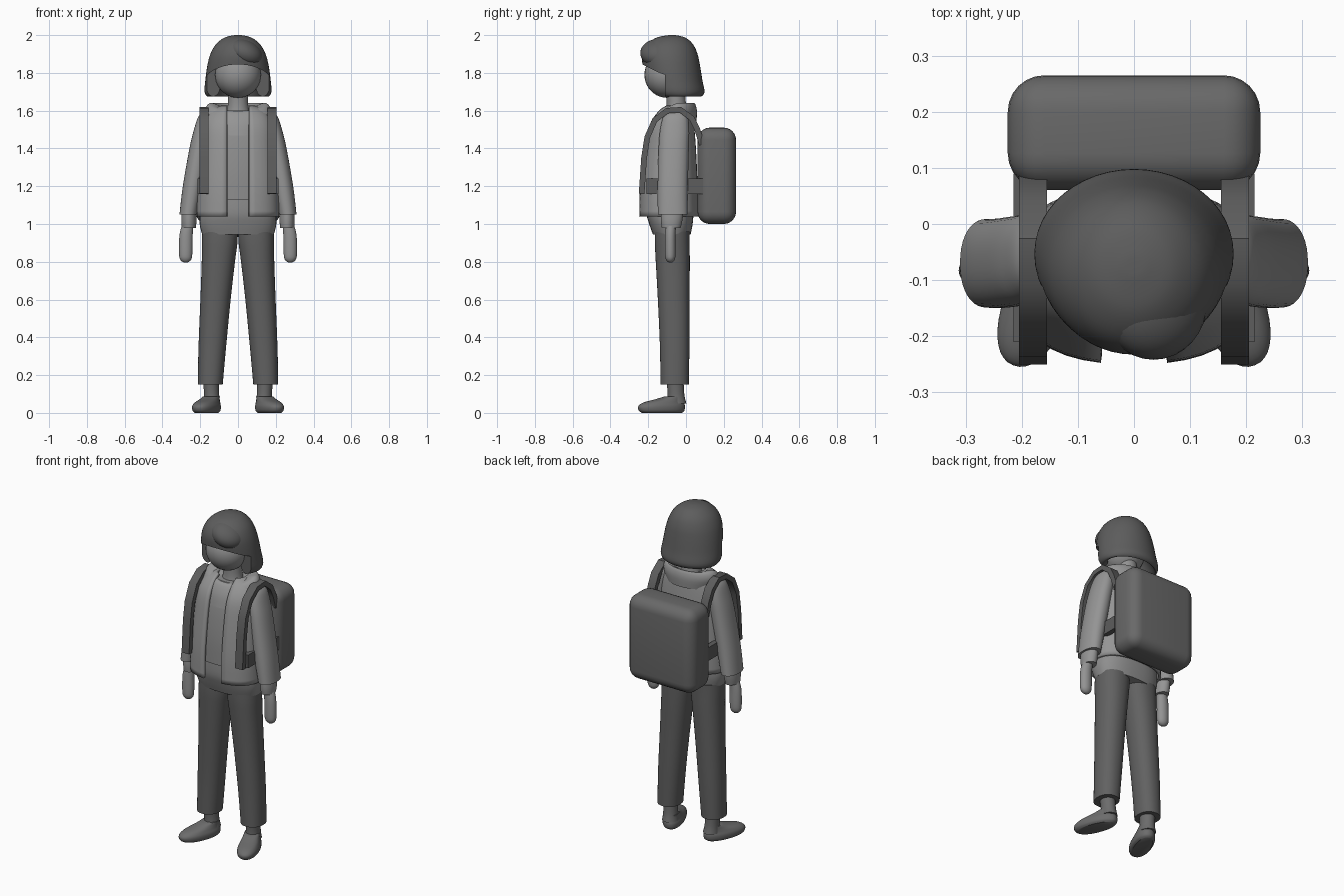
import bpy, bmesh
from math import sin, cos, pi, asin, radians
from mathutils import Matrix

default_cube = bpy.data.objects.get("Cube")
if default_cube:
    bpy.data.objects.remove(default_cube, do_unlink=True)


def material(name, grey):
    mat = bpy.data.materials.new(name)
    mat.use_nodes = True
    colour = (grey, grey, grey, 1)
    mat.diffuse_color = colour
    shader = next(n for n in mat.node_tree.nodes if n.type == "BSDF_PRINCIPLED")
    shader.inputs["Base Color"].default_value = colour
    return mat


hair_grey = material("hair dark grey", .11)
trouser_grey = material("trouser dark grey", .12)
pack_grey = material("backpack grey", .14)
strap_grey = material("strap dark grey", .11)
shoe_grey = material("shoe grey", .15)
jacket_grey = material("jacket light grey", .3)
shirt_grey = material("shirt grey", .27)
skin_grey = material("skin light grey", .29)


def finish(name, bm, mat, smooth=True):
    """Turn a bmesh into a shaded object."""
    bmesh.ops.recalc_face_normals(bm, faces=bm.faces)
    mesh = bpy.data.meshes.new(name)
    bm.to_mesh(mesh)
    bm.free()
    obj = bpy.data.objects.new(name, mesh)
    bpy.context.collection.objects.link(obj)
    mesh.materials.append(mat)
    if smooth:
        shade(obj)
    return obj


def select(obj):
    bpy.ops.object.select_all(action="DESELECT")
    obj.select_set(True)
    bpy.context.view_layer.objects.active = obj


def shade(obj):
    select(obj)
    bpy.ops.object.shade_smooth_by_angle(angle=radians(40))


def apply_modifier(obj, kind, **settings):
    mod = obj.modifiers.new(kind.title(), kind)
    for key, value in settings.items():
        setattr(mod, key, value)
    select(obj)
    bpy.ops.object.modifier_apply(modifier=mod.name)


def blend(a, b, c, d, t):
    """Catmull-Rom interpolation of two neighbouring rings."""
    return [q + t / 2 * (r - p + t * (2 * p - 5 * q + 4 * r - s + t * (3 * (q - r) + s - p)))
            for p, q, r, s in zip(a, b, c, d)]


def loft(name, mat, keys, side=1, power=2, gap=0, steps=4, n=40):
    """Skin rings given as (z, centre x, centre y, radius x, radius y)."""
    rings = []
    for i in range(len(keys) - 1):
        four = [keys[max(0, min(len(keys) - 1, i + k))] for k in (-1, 0, 1, 2)]
        rings += [blend(*four, j / steps) for j in range(steps)]
    rings.append(keys[-1])
    bm = bmesh.new()
    rows = []
    for z, cx, cy, rx, ry in rings:
        start = asin(min(1, gap / rx) ** (power / 2))
        row = []
        for k in range(n):
            t = start + (2 * pi - 2 * start) * k / (n - 1 if gap else n)
            sx, sy = sin(t), cos(t)
            x = rx * abs(sx) ** (2 / power) * (1 if sx > 0 else -1)
            y = ry * abs(sy) ** (2 / power) * (1 if sy > 0 else -1)
            row.append(bm.verts.new((side * cx + x, cy - y, z)))
        rows.append(row)
    for low, high in zip(rows, rows[1:]):
        for k in range(n - 1 if gap else n):
            m = (k + 1) % n
            bm.faces.new((low[k], low[m], high[m], high[k]))
    if not gap:
        bm.faces.new(rows[0])
        bm.faces.new(rows[-1])
    return finish(name, bm, mat)


def ellipsoid(name, mat, centre, radii, tilt=0):
    bm = bmesh.new()
    bmesh.ops.create_uvsphere(bm, u_segments=32, v_segments=20, radius=1)
    place = Matrix.Translation(centre) @ Matrix.Rotation(tilt, 4, "Y")
    bm.transform(place @ Matrix.Diagonal((*radii, 1)))
    return finish(name, bm, mat)


def box(name, mat, centre, size, round_by=0):
    bm = bmesh.new()
    bmesh.ops.create_cube(bm, size=1)
    bm.transform(Matrix.Translation(centre) @ Matrix.Diagonal((*size, 1)))
    obj = finish(name, bm, mat, smooth=False)
    if round_by:
        apply_modifier(obj, "BEVEL", width=round_by, segments=6)
        shade(obj)
    return obj


# Head and neck
ellipsoid("head", skin_grey, (0, -.1, 1.79), (.122, .12, .122))
loft("neck", skin_grey, [(1.55, 0, -.05, .075, .065), (1.62, 0, -.05, .055, .052),
                         (1.74, 0, -.06, .052, .05)])

# Bobbed hair with a face opening, hollow underneath
hair = loft("hair", hair_grey, [
    (1.76, 0, -.06, .1, .1), (1.7, 0, -.04, .13, .11), (1.675, 0, -.04, .16, .12),
    (1.7, 0, -.05, .177, .148), (1.76, 0, -.065, .173, .152), (1.84, 0, -.078, .162, .152),
    (1.9, 0, -.085, .146, .146), (1.95, 0, -.085, .118, .123), (1.985, 0, -.08, .075, .08),
    (1.998, 0, -.075, .03, .03), (2, 0, -.075, .004, .004)], n=48)
bm = bmesh.new()
bmesh.ops.create_cone(bm, cap_ends=True, segments=48, radius1=1, radius2=1, depth=1)
bm.transform(Matrix.Translation((0, -.26, 1.715)) @ Matrix.Diagonal((.2, .3, .13, 1))
             @ Matrix.Rotation(pi / 2, 4, "X"))
cutter = finish("face_opening_cutter", bm, hair_grey)
cutter.hide_render = True
apply_modifier(hair, "BOOLEAN", operation="DIFFERENCE", object=cutter, solver="EXACT")
bpy.data.objects.remove(cutter, do_unlink=True)
shade(hair)
ellipsoid("swept_fringe", hair_grey, (.035, -.14, 1.905), (.1, .102, .07), radians(25))

# Shirt with a longer hem layer
loft("shirt", shirt_grey, [(1.13, 0, -.085, .19, .135), (1.3, 0, -.085, .185, .13),
                           (1.5, 0, -.08, .165, .105), (1.6, 0, -.06, .08, .07)], power=2.4)
loft("shirt_hem", shirt_grey, [(.945, 0, -.075, .19, .1), (1, 0, -.08, .203, .115),
                               (1.06, 0, -.085, .2, .125), (1.16, 0, -.085, .18, .125)], power=2.4)

# Open jacket
jacket = loft("jacket", jacket_grey, [
    (1.04, 0, -.092, .212, .15), (1.2, 0, -.092, .207, .146), (1.4, 0, -.085, .192, .13),
    (1.52, 0, -.077, .18, .112), (1.59, 0, -.06, .145, .085), (1.62, 0, -.05, .085, .06)],
    power=2.5, gap=.058)
apply_modifier(jacket, "SOLIDIFY", thickness=.016, offset=0)

# Hood lying round the neck, dropping toward the front
hood = loft("hood", jacket_grey, [
    (1.54, 0, -.07, .16, .125), (1.6, 0, -.06, .176, .118), (1.64, 0, -.05, .15, .095),
    (1.625, 0, -.045, .095, .07), (1.6, 0, -.045, .05, .05)])
for v in hood.data.vertices:
    v.co.z += .5 * min(0, v.co.y + .05)

# Backpack
box("backpack", pack_grey, (0, .163, 1.255), (.45, .204, .51), .065)

# Limbs, straps and shoes on both sides
strap_path = [(-.235, 1.16), (-.222, 1.35), (-.205, 1.46), (-.165, 1.55), (-.1, 1.6),
              (-.03, 1.605), (.03, 1.56), (.06, 1.5), (.085, 1.42)]
for side, word in ((1, "left"), (-1, "right")):
    loft(word + "_sleeve", jacket_grey, [
        (1.05, .262, -.07, .048, .079), (1.2, .238, -.07, .054, .08), (1.4, .203, -.065, .054, .08),
        (1.5, .183, -.06, .05, .077), (1.57, .167, -.055, .042, .064),
        (1.6, .155, -.05, .02, .035)], side, power=2.2)
    loft(word + "_cuff", jacket_grey, [(.98, .26, -.078, .037, .05), (1.02, .26, -.076, .04, .057),
                                       (1.07, .26, -.073, .038, .06)], side)
    loft(word + "_hand", skin_grey, [
        (.797, .277, -.083, .012, .01), (.81, .277, -.083, .028, .022), (.84, .277, -.083, .035, .028),
        (.94, .275, -.083, .035, .028), (1, .265, -.08, .03, .027)], side, n=24)
    loft(word + "_trouser_leg", trouser_grey, [
        (.15, .147, -.06, .066, .075), (.35, .136, -.06, .073, .078), (.6, .119, -.065, .08, .084),
        (.8, .104, -.07, .088, .09), (.9, .097, -.073, .094, .092),
        (.96, .095, -.073, .094, .092)], side, power=2.2)
    loft(word + "_ankle", shoe_grey, [(.05, .138, -.05, .045, .052), (.1, .14, -.053, .04, .044),
                                      (.2, .145, -.06, .042, .046)], side, n=24)
    shoe = loft(word + "_shoe", shoe_grey, [
        (0, 0, -.078, .047, .112), (.012, 0, -.08, .058, .127), (.035, 0, -.08, .06, .13),
        (.055, 0, -.068, .053, .113), (.072, 0, -.035, .046, .078),
        (.088, 0, -.008, .042, .05)], power=2.2)
    shoe.location = (.137 * side, -.055, 0)
    shoe.rotation_euler.z = .38 * side

    # Shoulder strap and the band running back under the arm
    bm = bmesh.new()
    pairs = [[bm.verts.new((side * x, y, z)) for x in (.155, .205)] for y, z in strap_path]
    for (a, b), (c, d) in zip(pairs, pairs[1:]):
        bm.faces.new((a, b, d, c))
    strap = finish(word + "_strap", bm, strap_grey)
    apply_modifier(strap, "SOLIDIFY", thickness=.03, offset=0)
    shade(strap)
    box(word + "_strap_band", strap_grey, (side * .2, -.06, 1.2), (.03, .3, .08))
